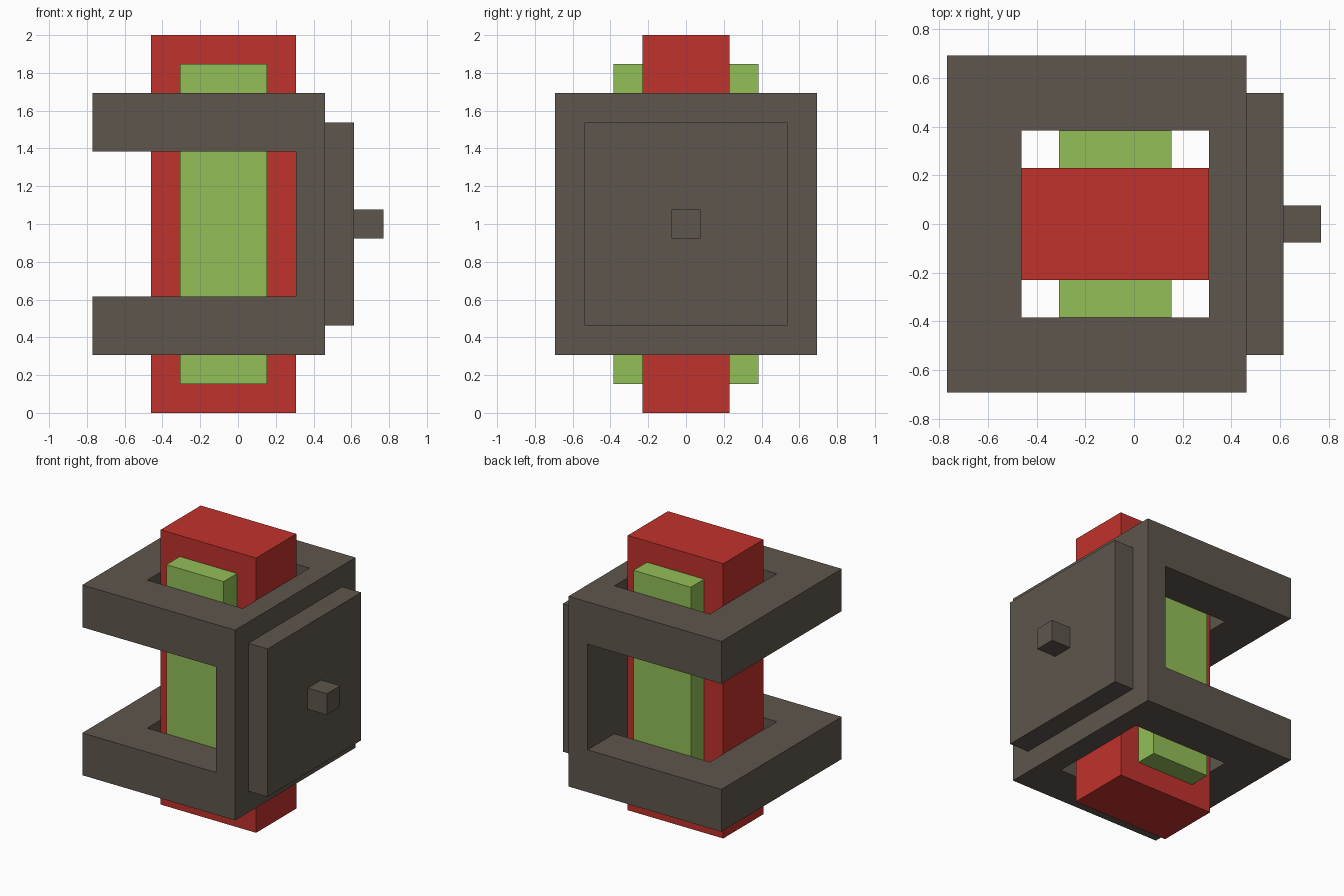
import bpy
import bmesh

if "Cube" in bpy.data.objects:
    bpy.data.objects.remove(bpy.data.objects["Cube"], do_unlink=True)

U = 2 / 13  # the whole model sits on a 13-unit-high block grid


def material(name, rgb):
    mat = bpy.data.materials.new(name)
    mat.use_nodes = True
    mat.diffuse_color = (*rgb, 1)
    bsdf = next(n for n in mat.node_tree.nodes if n.type == 'BSDF_PRINCIPLED')
    bsdf.inputs["Base Color"].default_value = (*rgb, 1)
    return mat


RED = material("red", (0.533, 0.032, 0.025))
GREEN = material("light green", (0.292, 0.521, 0.095))
BROWN = material("dark grey brown", (0.112, 0.093, 0.074))


def finish(name, bm, mat):
    bmesh.ops.recalc_face_normals(bm, faces=bm.faces)
    mesh = bpy.data.meshes.new(name)
    bm.to_mesh(mesh)
    bm.free()
    mesh.materials.append(mat)
    obj = bpy.data.objects.new(name, mesh)
    bpy.context.collection.objects.link(obj)
    return obj


def box(name, x, y, z, mat):
    """Block between x[0]..x[1], -y..y, z[0]..z[1] in grid units."""
    bm = bmesh.new()
    bmesh.ops.create_cube(bm, size=1)
    for v in bm.verts:
        v.co = (x[v.co.x > 0] * U, (y if v.co.y > 0 else -y) * U, z[v.co.z > 0] * U)
    return finish(name, bm, mat)


def ring(name, outer_x, outer_y, inner_x, inner_y, z, mat):
    """Rectangular slab with a rectangular opening."""
    bm = bmesh.new()

    def loop(x, y, h):
        corners = ((x[0], -y), (x[1], -y), (x[1], y), (x[0], y))
        return [bm.verts.new((a * U, b * U, h * U)) for a, b in corners]

    loops = [loop(outer_x, outer_y, z[0]), loop(outer_x, outer_y, z[1]),
             loop(inner_x, inner_y, z[1]), loop(inner_x, inner_y, z[0])]
    for a, b in zip(loops, loops[1:] + loops[:1]):
        for i in range(4):
            j = (i + 1) % 4
            bm.faces.new((a[i], a[j], b[j], b[i]))
    return finish(name, bm, mat)


# Core column with the wider panel block passing through it
box("core_column", (-3, 2), 1.5, (0, 13), RED)
box("core_panel", (-2, 1), 2.5, (1, 12), GREEN)

# Frame: two collars joined by a side wall
for name, z in (("lower_collar", (2, 4)), ("upper_collar", (9, 11))):
    ring(name, (-5, 3), 4.5, (-3, 2), 2.5, z, BROWN)
box("frame_wall", (2, 3), 4.5, (4, 9), BROWN)

# Mounting plate and peg on the wall
box("mounting_plate", (3, 4), 3.5, (3, 10), BROWN)
box("mounting_peg", (4, 5), 0.5, (6, 7), BROWN)
